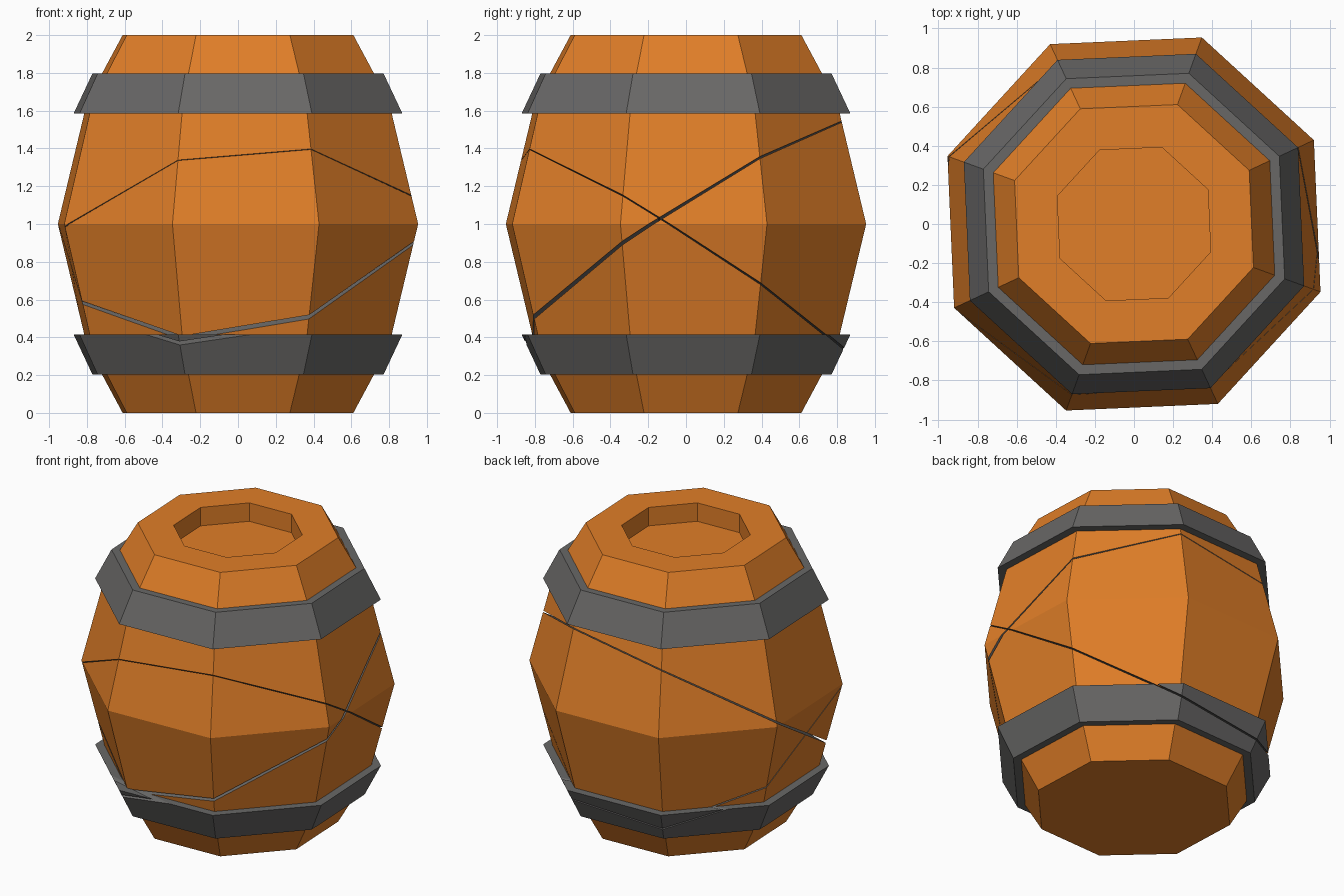
import bpy, bmesh, math
from mathutils import Vector

if "Cube" in bpy.data.objects:
    bpy.data.objects.remove(bpy.data.objects["Cube"])


def material(name, rgb):
    m = bpy.data.materials.new(name)
    m.diffuse_color = (*rgb, 1)
    m.use_nodes = True
    m.node_tree.nodes["Principled BSDF"].inputs["Base Color"].default_value = m.diffuse_color
    return m


WOOD = material("orange wood", (0.75, 0.21, 0.021))
GREY = material("grey metal", (0.14, 0.137, 0.134))

# Barrel outline from the base up: radius, height, material of the strip above the point
PROFILE = [
    (0.65, 0.0, 0), (0.766, 0.203, 1), (0.82, 0.203, 1), (0.926, 0.415, 1),
    (0.866, 0.415, 0), (1.015, 1.0, 0), (0.866, 1.585, 1), (0.926, 1.585, 1),
    (0.82, 1.797, 1), (0.766, 1.797, 0), (0.65, 2.0, 0), (0.417, 2.0, 0),
    (0.417, 1.87, 0),
]
SIDES, TURN = 8, math.radians(25)


def lathe():
    """Solid eight-sided barrel with hoops and a sunken lid."""
    bm = bmesh.new()
    rings = []
    for r, z, _ in PROFILE:
        rings.append([bm.verts.new((r * math.cos(TURN + math.tau * i / SIDES),
                                    r * math.sin(TURN + math.tau * i / SIDES), z))
                      for i in range(SIDES)])
    for k in range(len(rings) - 1):
        a, b = rings[k], rings[k + 1]
        for i in range(SIDES):
            j = (i + 1) % SIDES
            f = bm.faces.new((a[i], a[j], b[j], b[i]))
            f.material_index = PROFILE[k][2]
    bm.faces.new(rings[0][::-1])
    bm.faces.new(rings[-1])
    return bm


def cut(bm, a, b, c, keep_above):
    """Keep one side of the plane z = a + b*x + c*y and cap it in grey."""
    res = bmesh.ops.bisect_plane(
        bm, geom=bm.verts[:] + bm.edges[:] + bm.faces[:], dist=1e-6,
        plane_co=(0, 0, a), plane_no=Vector((-b, -c, 1)).normalized(),
        clear_inner=keep_above, clear_outer=not keep_above)
    edges = [e for e in res["geom_cut"]
             if isinstance(e, bmesh.types.BMEdge) and e.is_boundary]
    cap = bmesh.ops.triangle_fill(bm, edges=edges, use_beauty=True)
    for f in cap["geom"]:
        if isinstance(f, bmesh.types.BMFace):
            f.material_index = 1


# Cracks: tilted plane (a, b, c), and half the gap as (middle, growth along y)
CRACKS = [((0.828, 0.123, -0.628), (0.004, 0.0025)),
          ((0.964, 0.163, 0.642), (0.008, -0.0053))]

# Four barrel pieces, one for each combination of crack sides
for n in range(4):
    bm = lathe()
    for k, ((a, b, c), (gap, grow)) in enumerate(CRACKS):
        above = bool(n >> k & 1)
        s = 1 if above else -1
        cut(bm, a + s * gap, b, c + s * grow, above)
    bmesh.ops.recalc_face_normals(bm, faces=bm.faces[:])
    mesh = bpy.data.meshes.new(f"barrel_piece_{n + 1}")
    bm.to_mesh(mesh)
    bm.free()
    mesh.materials.append(WOOD)
    mesh.materials.append(GREY)
    bpy.context.collection.objects.link(bpy.data.objects.new(mesh.name, mesh))
